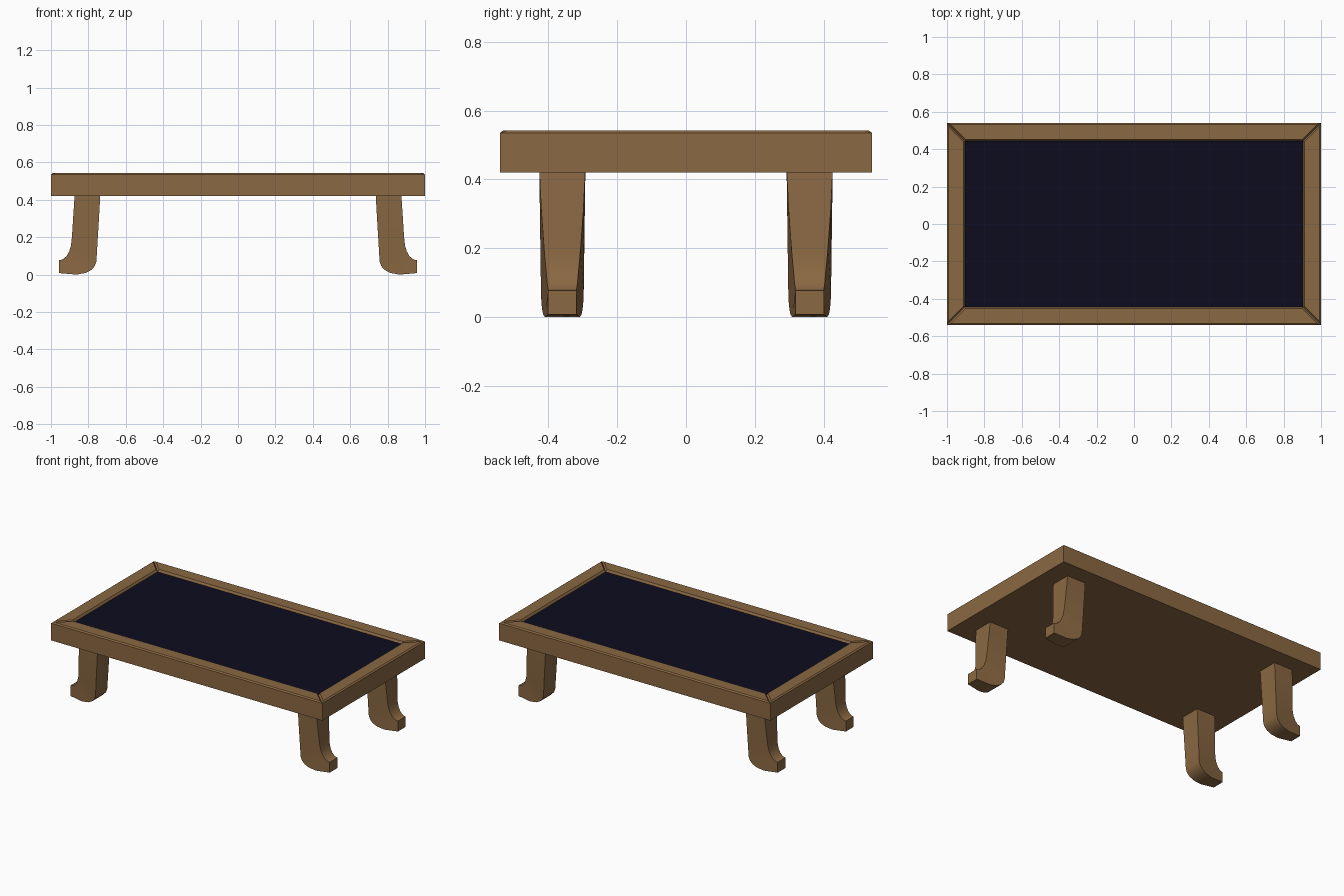
import bpy, bmesh
from mathutils import Vector

if "Cube" in bpy.data.objects:
    bpy.data.objects.remove(bpy.data.objects["Cube"])


def material(name, rgb):
    m = bpy.data.materials.new(name)
    m.diffuse_color = (*rgb, 1.0)
    m.use_nodes = True
    m.node_tree.nodes["Principled BSDF"].inputs["Base Color"].default_value = m.diffuse_color
    return m


WOOD = material("brown wood", (0.255, 0.138, 0.055))
PANEL = material("dark navy panel", (0.0037, 0.0037, 0.013))


def finish(bm, name, mats):
    bmesh.ops.recalc_face_normals(bm, faces=bm.faces)
    me = bpy.data.meshes.new(name)
    bm.to_mesh(me)
    bm.free()
    ob = bpy.data.objects.new(name, me)
    bpy.context.collection.objects.link(ob)
    for m in mats:
        me.materials.append(m)
    return ob


# Table top: box with a mitred, bevelled frame around a sunken panel
Z0, Z_SHOULDER, Z_TOP, Z_PANEL = 0.42, 0.535, 0.542, 0.528
bm = bmesh.new()
bmesh.ops.create_cube(bm, size=1)
for v in bm.verts:
    v.co = Vector((v.co.x * 2.0, v.co.y * 1.08, Z0 if v.co.z < 0 else Z_SHOULDER))
bm.normal_update()
centre = max(bm.faces, key=lambda f: f.calc_center_median().z)
rails = bmesh.ops.inset_region(bm, faces=[centre], thickness=0.097,
                               use_even_offset=True)["faces"]
bm.normal_update()
bmesh.ops.inset_individual(bm, faces=rails, thickness=0.009,
                           depth=Z_TOP - Z_SHOULDER, use_even_offset=True)
for v in centre.verts:
    v.co.z = Z_PANEL
centre.material_index = 1
finish(bm, "table_top", [WOOD, PANEL])

# Leg sections: outer x, z, half width; inner x, z, half width
SECTIONS = [
    (0.873, 0.43, 0.067, 0.736, 0.43, 0.067),
    (0.881, 0.31, 0.061, 0.744, 0.29, 0.065),
    (0.888, 0.20, 0.053, 0.753, 0.14, 0.063),
    (0.893, 0.155, 0.049, 0.757, 0.07, 0.062),
    (0.902, 0.125, 0.046, 0.766, 0.045, 0.061),
    (0.916, 0.100, 0.044, 0.784, 0.025, 0.059),
    (0.933, 0.084, 0.042, 0.815, 0.009, 0.056),
    (0.945, 0.079, 0.041, 0.863, 0.000, 0.051),
    (0.957, 0.077, 0.041, 0.957, 0.008, 0.041),
]


def leg(name, sx, sy):
    bm = bmesh.new()
    rings = []
    for ox, oz, oh, ix, iz, ih in SECTIONS:
        pts = [(ox, -oh, oz), (ox, oh, oz), (ix, ih, iz), (ix, -ih, iz)]
        rings.append([bm.verts.new((sx * x, sy * 0.359 + y, z)) for x, y, z in pts])
    for a, b in zip(rings, rings[1:]):
        for i in range(4):
            j = (i + 1) % 4
            bm.faces.new((a[i], a[j], b[j], b[i]))
    bm.faces.new(rings[0])
    bm.faces.new(rings[-1])
    ob = finish(bm, name, [WOOD])
    bpy.ops.object.select_all(action='DESELECT')
    bpy.context.view_layer.objects.active = ob
    ob.select_set(True)
    bpy.ops.object.shade_smooth_by_angle(angle=0.6)


# Four splayed legs with outward toes
for sx, side in ((-1, "left"), (1, "right")):
    for sy, end in ((-1, "front"), (1, "back")):
        leg(f"{end}_{side}_leg", sx, sy)
